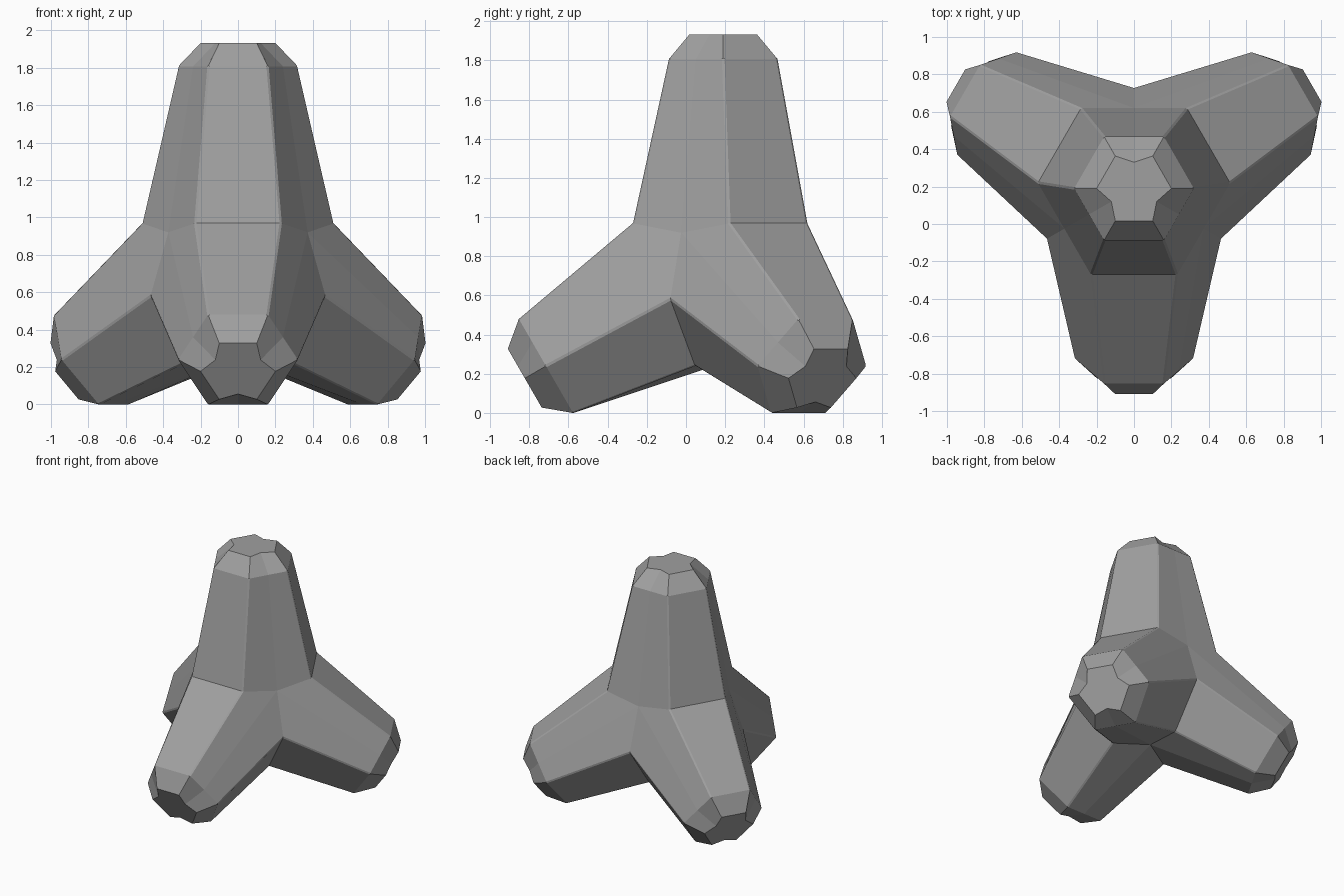
import bpy
import bmesh
from math import sin, cos, radians
from mathutils import Vector, Matrix

cube = bpy.data.objects.get("Cube")
if cube:
    bpy.data.objects.remove(cube)

HUB = Vector((0, 0, 0.762))          # where all four leg axes meet
RING, TIP = 1.045, 1.17              # distances along a leg
R_RING, R_TIP = 0.32, 0.2


def polar(deg, r, z):
    return Vector((r * cos(radians(deg)), r * sin(radians(deg)), z))


def mirrored(p):
    return Vector((-p.x, p.y, p.z))


def spin(p, deg):
    return Matrix.Rotation(radians(deg), 3, 'Z') @ p


def add_leg(bm, axis, up, roots, valleys, turn):
    """Six-sided tapered leg; every second side is split and notched at the tip."""
    side = Vector((1, 0, 0))

    def place(dist, radius, deg):
        a = radians(deg)
        return HUB + axis * dist + (up * cos(a) + side * sin(a)) * radius

    def face(*points):
        bm.faces.new([bm.verts.new(spin(p, turn)) for p in points])

    cap = []
    for k in range(6):
        a0, a1 = 30 + 60 * k, 90 + 60 * k
        r0, r1 = place(RING, R_RING, a0), place(RING, R_RING, a1)
        t0, t1 = place(TIP, R_TIP, a0), place(TIP, R_TIP, a1)
        b0, b1 = roots[k], roots[(k + 1) % 6]
        cap.append(t0)
        if k % 2:
            face(b0, b1, r1, r0)
            face(r0, r1, t1, t0)
        else:
            mid = (r0 + r1) / 2
            notch = place(TIP, 0.14, a0 + 30)
            valley = valleys[k // 2]
            face(b0, valley, mid, r0)
            face(valley, b1, r1, mid)
            face(r0, mid, notch, t0)
            face(mid, r1, t1, notch)
            cap.append(notch)
    face(*cap)


# Shared corners where neighbouring legs meet
crease = Vector((0.23, -0.46, 0.97))
upper = polar(-30, 0.54, 0.58)
lower = polar(-30, 0.288, 0.24)
valley = polar(-30, 0.43, 0.92)
belly = Vector((0, 0, 0.255))

bm = bmesh.new()

# Three standing legs
down = radians(30)
for turn in (0, 120, 240):
    add_leg(bm, Vector((0, -cos(down), -sin(down))),
            Vector((0, -sin(down), cos(down))),
            [crease, upper, lower, mirrored(lower), mirrored(upper), mirrored(crease)],
            [valley, belly, mirrored(valley)], turn)

# Upright leg
top_roots = []
for turn in (0, 120, 240):
    top_roots += [spin(crease, turn), spin(mirrored(crease), turn + 120)]
add_leg(bm, Vector((0, 0, 1)), Vector((0, -1, 0)), top_roots,
        [spin(valley, t) for t in (0, 120, 240)], 0)

bmesh.ops.remove_doubles(bm, verts=bm.verts[:], dist=0.002)
bmesh.ops.recalc_face_normals(bm, faces=bm.faces[:])

# Narrow bevel along the long leg edges
long_edges = [e for e in bm.edges if e.is_manifold and e.calc_length() > 0.55
              and e.calc_face_angle_signed() > radians(25)]
bmesh.ops.bevel(bm, geom=long_edges, offset=0.008, segments=1,
                affect='EDGES', profile=0.5)
bmesh.ops.translate(bm, verts=bm.verts[:], vec=(0, 0.19, 0))

mesh = bpy.data.meshes.new("concrete_tetrapod")
bm.to_mesh(mesh)
bm.free()
block = bpy.data.objects.new("concrete_tetrapod", mesh)
bpy.context.collection.objects.link(block)

# Plain concrete
concrete = bpy.data.materials.new("concrete_grey")
concrete.use_nodes = True
colour = (0.35, 0.35, 0.35, 1)
concrete.diffuse_color = colour
concrete.node_tree.nodes["Principled BSDF"].inputs["Base Color"].default_value = colour
mesh.materials.append(concrete)
